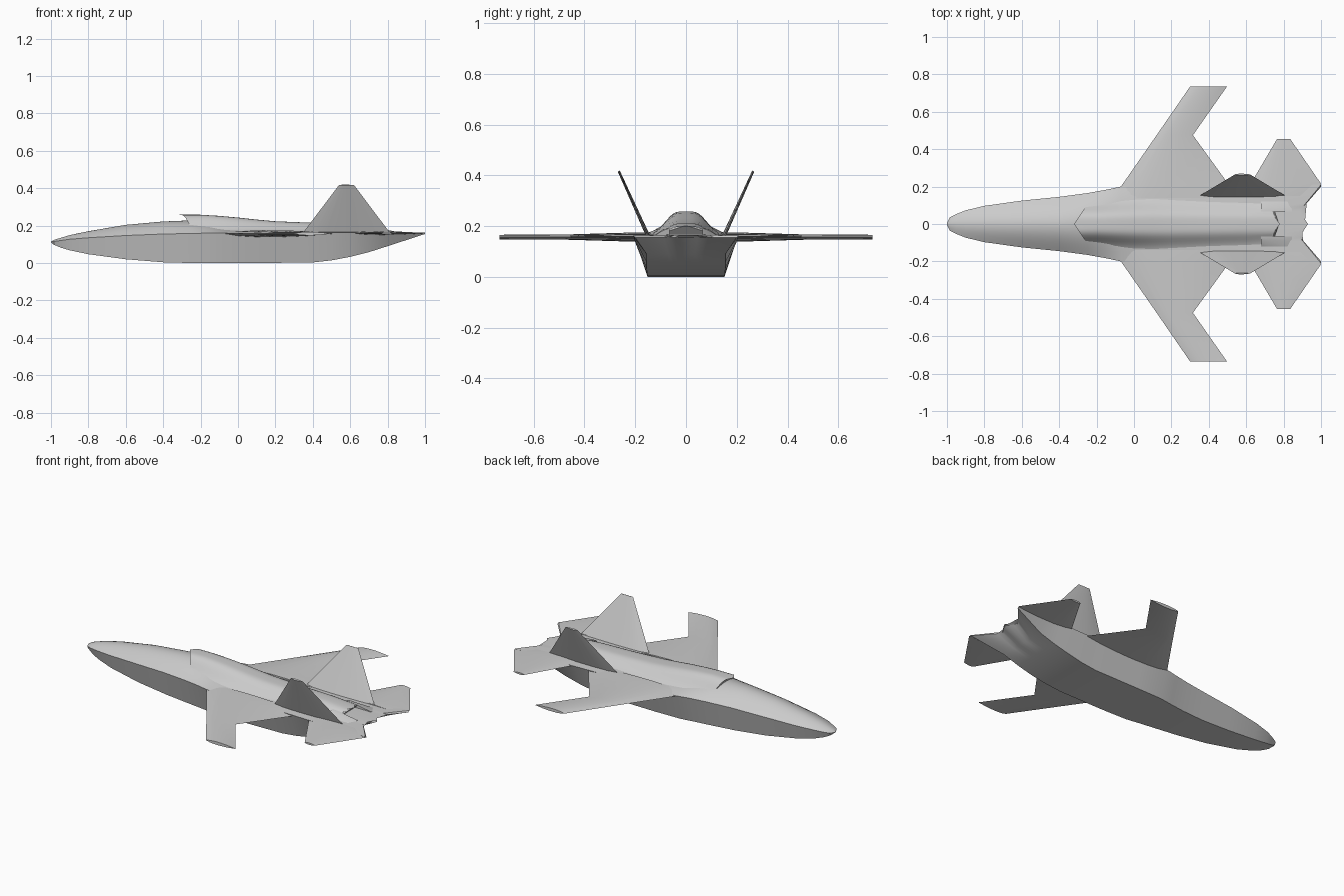
import bpy, bmesh, math
from mathutils import Vector

cube = bpy.data.objects.get("Cube")
if cube:
    bpy.data.objects.remove(cube, do_unlink=True)

grey = bpy.data.materials.new("light_grey")
grey.use_nodes = True
COLOR = (0.6, 0.6, 0.6, 1)
grey.diffuse_color = COLOR
grey.node_tree.nodes["Principled BSDF"].inputs["Base Color"].default_value = COLOR


def loft(name, rings):
    """Skin a list of equal closed rings and cap both ends."""
    bm = bmesh.new()
    rows = [[bm.verts.new(p) for p in ring] for ring in rings]
    n = len(rows[0])
    for a, b in zip(rows, rows[1:]):
        for i in range(n):
            j = (i + 1) % n
            bm.faces.new((a[i], a[j], b[j], b[i]))
    bm.faces.new(rows[0])
    bm.faces.new(rows[-1])
    bmesh.ops.triangulate(bm, faces=[f for f in bm.faces if len(f.verts) > 4])
    bmesh.ops.recalc_face_normals(bm, faces=bm.faces)
    mesh = bpy.data.meshes.new(name)
    bm.to_mesh(mesh)
    bm.free()
    mesh.materials.append(grey)
    obj = bpy.data.objects.new(name, mesh)
    bpy.context.collection.objects.link(obj)
    bpy.ops.object.select_all(action='DESELECT')
    obj.select_set(True)
    bpy.context.view_layer.objects.active = obj
    bpy.ops.object.shade_smooth_by_angle(angle=math.radians(30))
    return obj


SPAN = [k / 9 for k in range(-9, 10)]


def tail_shift(t):
    """W-shaped trailing edge of the hull."""
    t = abs(t)
    return 0.045 * (1 - 3 * t) if t < 1 / 3 else 0.115 * (t - 1 / 3) * 1.5


# Hull stations: x, half width, chine height, dome height, belly height
hull = [
    (-1, .004, .112, .002, .110), (-.985, .035, .115, .008, .098),
    (-.95, .053, .12, .014, .083), (-.9, .073, .127, .022, .068),
    (-.8, .097, .135, .035, .047), (-.6, .125, .147, .057, .02),
    (-.4, .145, .155, .067, .004), (-.25, .165, .158, .07, 0),
    (-.15, .183, .16, .05, 0), (-.07, .2, .16, .03, 0),
    (.1, .205, .162, .012, 0), (.4, .205, .163, .008, .003),
    (.5, .207, .163, .007, .014), (.6, .21, .163, .006, .033),
    (.7, .21, .163, .005, .058), (.8, .21, .163, .004, .09),
    (.885, .21, .163, .002, .155),
]
rings = []
for x, w, zc, h, low in hull:
    last = x == hull[-1][0]
    belly = w * (.95 if last else .74)
    xs = [x + (tail_shift(t) if last else 0) for t in SPAN]
    ring = [(xs[i], w * t, zc + h * math.cos(t * math.pi / 2)) for i, t in enumerate(SPAN)]
    ring += [(xs[i], belly * t, low) for i, t in reversed(list(enumerate(SPAN)))]
    rings.append(ring)
loft("hull", rings)


def bell(t):
    edge = 1 / (1 + (1 / .62) ** 4)
    return (1 / (1 + (t / .62) ** 4) - edge) / (1 - edge)


# Canopy and spine: chevron leading lip, notched rear lip
spine = [(-.25, .258, .15), (-.2, .258, .152), (-.1, .252, .16), (0, .243, .165),
         (.1, .232, .164), (.2, .223, .16), (.4, .215, .15), (.6, .211, .142),
         (.73, .2, .138)]
rings = []
for i, (x, top, w) in enumerate(spine):
    ring = []
    for k in range(-12, 13):
        t = k / 12
        dx = 0
        if i == 0:
            dx = -.07 * max(0, 1 - abs(t * w) / .105)
        elif i == len(spine) - 1:
            dx = .05 * max(0, 1 - abs(t * w) / .068)
        ring.append((x + dx, t * w, .158 + (top - .158) * bell(t)))
    rings.append(ring)
loft("canopy_spine", rings)


def foil(lead, trail, origin, normal, thick):
    """Lens-shaped section along x."""
    upper, lower = [], []
    for k in range(9):
        u = k / 8
        half = Vector(normal) * thick * 2 * u ** .7 * (1 - u) * .9
        p = Vector((lead + (trail - lead) * u, *origin))
        upper.append(p + half)
        if 0 < k < 8:
            lower.append(p - half)
    return upper + lower[::-1]


# Lifting surfaces: y, z, leading x, trailing x, thickness
surfaces = {
    "wing": [(.14, .157, -.11, .54, .032), (.21, .157, -.063, .507, .032),
             (.475, .157, .121, .315, .018), (.735, .157, .3, .497, .016)],
    "tailplane": [(.15, .16, .585, .95, .016), (.215, .16, .624, 1, .016),
                  (.455, .16, .765, .835, .01)],
    "tail_fin": [(.148, .158, .345, .815, .014), (.265, .417, .54, .62, .008)],
}
for s, side in ((1, "left"), (-1, "right")):
    for part, stations in surfaces.items():
        normal = (0, -s * .91, .41) if part == "tail_fin" else (0, 0, 1)
        loft(f"{part}_{side}", [foil(a, b, (s * y, z), normal, th)
                                for y, z, a, b, th in stations])
    # Tapered fairing beside the nozzle trough
    loft(f"nozzle_fairing_{side}",
         [[(x, s * .066, .158), (x, s * .066, z), (x, s * .09, z - .004), (x, s * .13, .16)]
          for x, z in ((.68, .192), (.73, .188), (.845, .168))])
